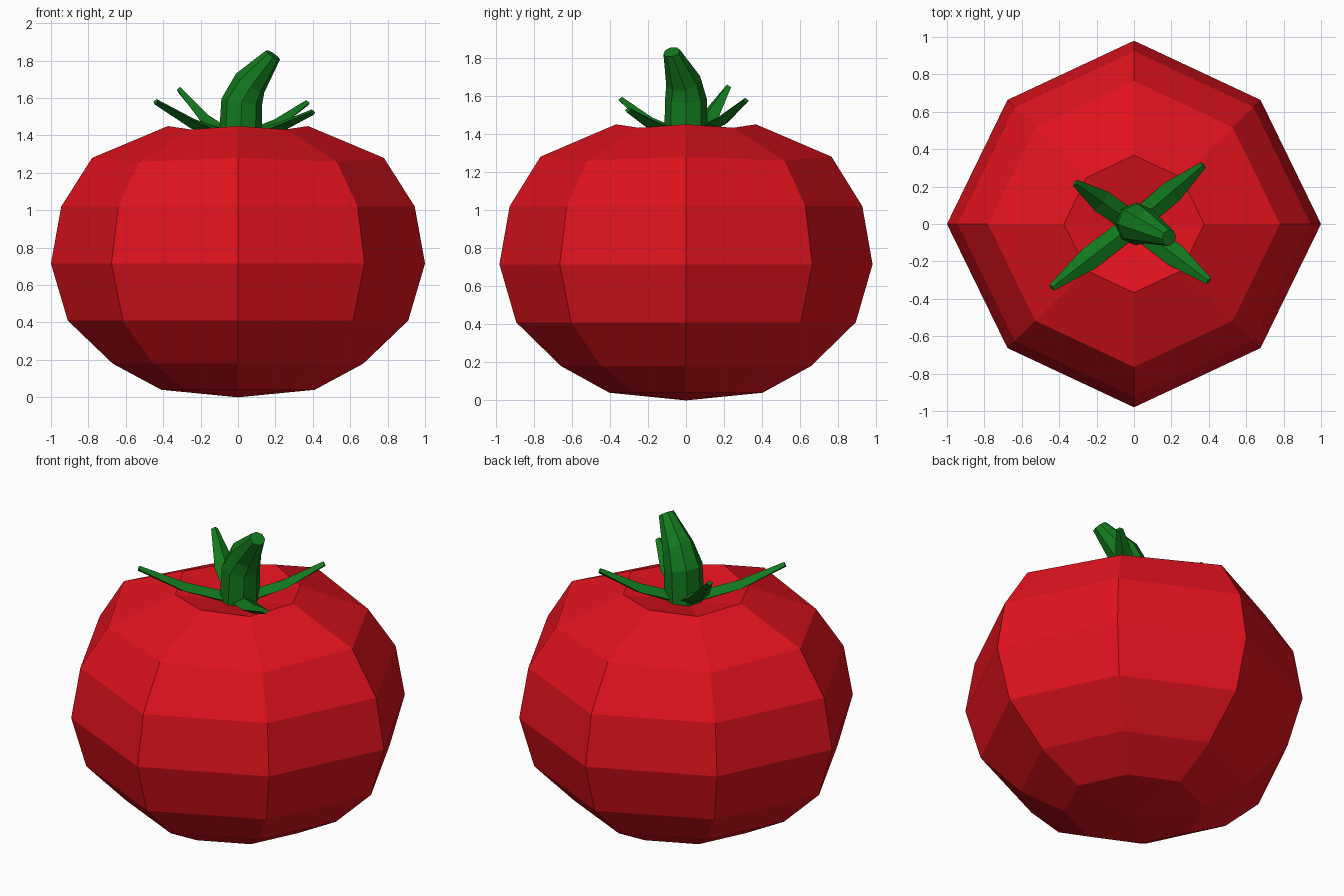
import bpy, bmesh
from math import cos, sin, pi
from mathutils import Vector

if "Cube" in bpy.data.objects:
    bpy.data.objects.remove(bpy.data.objects["Cube"])


def material(name, color):
    m = bpy.data.materials.new(name)
    m.diffuse_color = color
    m.use_nodes = True
    m.node_tree.nodes["Principled BSDF"].inputs["Base Color"].default_value = m.diffuse_color
    return m


def loft(name, rings, mat, start=None, end=None):
    """Skin closed rings; close each end with a pole point or a flat cap."""
    bm = bmesh.new()
    vs = [[bm.verts.new(p) for p in r] for r in rings]
    n = len(vs[0])
    for a, b in zip(vs, vs[1:]):
        for i in range(n):
            j = (i + 1) % n
            bm.faces.new((a[i], a[j], b[j], b[i]))
    for ring, pole in ((vs[0], start), (vs[-1], end)):
        if pole is None:
            bm.faces.new(ring)
        else:
            c = bm.verts.new(pole)
            for i in range(n):
                bm.faces.new((ring[i], ring[(i + 1) % n], c))
    bmesh.ops.recalc_face_normals(bm, faces=bm.faces)
    me = bpy.data.meshes.new(name)
    bm.to_mesh(me)
    bm.free()
    me.materials.append(mat)
    ob = bpy.data.objects.new(name, me)
    bpy.context.collection.objects.link(ob)
    return ob


red = material("red_skin", (0.75, 0.006, 0.012, 1))
green = material("green_stalk", (0.006, 0.19, 0.012, 1))

# Fruit: eight-sided, slightly squared, with a dimple on top
profile = [(0.41, 0.04, 0), (0.67, 0.18, 0), (0.91, 0.41, 0), (1.0, 0.715, 0),
           (0.945, 1.02, 0), (0.78, 1.28, 0.02), (0.375, 1.45, 0.018)]
rings = []
for r, z, drop in profile:
    ring = []
    for i in range(8):
        a, odd = i * pi / 4, i % 2
        s = r * (0.957 if odd else 1)
        ring.append((s * cos(a), s * 0.98 * sin(a), z - drop * odd))
    rings.append(ring)
loft("fruit", rings, red, start=(0, 0, 0), end=(0, 0, 1.36))

# Stem: bent and tapering
path = [((0.01, 0, 1.34), (0, 0, 1), 0.115),
        ((0.02, 0, 1.58), (0.15, -0.02, 1), 0.11),
        ((0.065, -0.015, 1.68), (0.55, -0.2, 0.75), 0.092),
        ((0.187, -0.075, 1.83), (0.5, -0.2, 0.75), 0.045)]
rings = []
for p, d, r in path:
    d = Vector(d).normalized()
    v = d.cross(Vector((1, 0, 0))).normalized()
    u = v.cross(d)
    rings.append([Vector(p) + r * (u * cos(k * pi / 4) + v * sin(k * pi / 4))
                  for k in range(8)])
loft("stem", rings, green)

# Sepals: four thin leaves with diamond sections, curling upward
tips = [(0.37, 0.315, 1.575), (-0.315, 0.22, 1.645),
        (-0.44, -0.34, 1.58), (0.40, -0.305, 1.525)]
for n, tip in enumerate(tips):
    tip = Vector(tip)
    out = Vector((tip.x, tip.y, 0))
    side = Vector((-out.y, out.x, 0)).normalized()
    rise = tip.z - 1.39
    rings = []
    for t, h, w, th in ((0.1, 0.0, 0.06, 0.03), (0.55, 0.38, 0.062, 0.025),
                        (1.0, 1.0, 0.02, 0.014)):
        c = out * t + Vector((0, 0, 1.39 + rise * h))
        up = Vector((0, 0, th)) - out.normalized() * th * 0.5
        rings.append([c + side * w, c + up, c - side * w, c - up])
    loft("sepal_%d" % (n + 1), rings, green)
